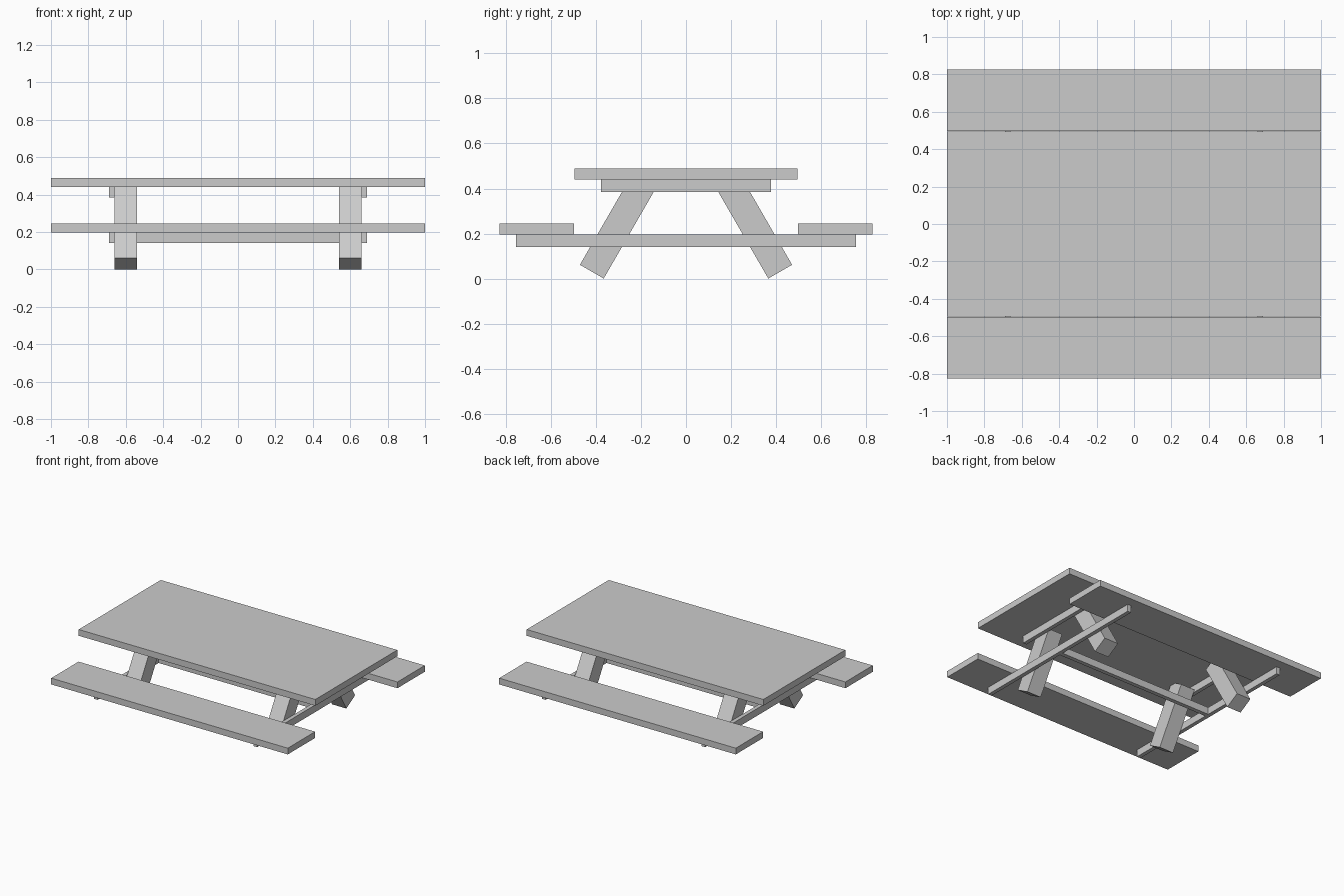
import bpy
from math import radians, sin, cos

if "Cube" in bpy.data.objects:
    bpy.data.objects.remove(bpy.data.objects["Cube"])


def box(name, center, size, tilt=0.0):
    bpy.ops.mesh.primitive_cube_add(size=1, location=center)
    ob = bpy.context.object
    ob.name = name
    ob.scale = size
    bpy.ops.object.transform_apply(location=False, rotation=False, scale=True)
    ob.rotation_euler.x = tilt
    return ob


def span(name, x, y, z):
    """Box from its (min, max) range on each axis."""
    r = (x, y, z)
    return box(name, [(a + b) / 2 for a, b in r], [b - a for a, b in r])


# tabletop
span("tabletop", (-1, 1), (-0.495, 0.495), (0.441, 0.489))

# benches on both long sides
for s, side in ((-1, "front"), (1, "back")):
    y = sorted((s * 0.497, s * 0.827))
    span(side + "_bench", (-1, 1), y, (0.196, 0.244))

# crossbeams outside the legs at each end
for s, side in ((-1, "left"), (1, "right")):
    x = sorted((s * 0.66, s * 0.69))
    span(side + "_top_cleat", x, (-0.377, 0.377), (0.385, 0.441))
    span(side + "_bench_beam", x, (-0.754, 0.754), (0.141, 0.196))

# long stretcher joining the two bench beams
span("stretcher", (-0.66, 0.66), (-0.016, 0.016), (0.141, 0.196))

# four splayed square legs
length, lean = 0.465, radians(30)
for sx, end in ((-1, "left"), (1, "right")):
    for sy, side in ((-1, "front"), (1, "back")):
        y = 0.418 - sin(lean) * length / 2
        z = 0.031 + cos(lean) * length / 2
        box(f"{side}_{end}_leg", (sx * 0.6, sy * y, z),
            (0.12, 0.122, length), sy * lean)
